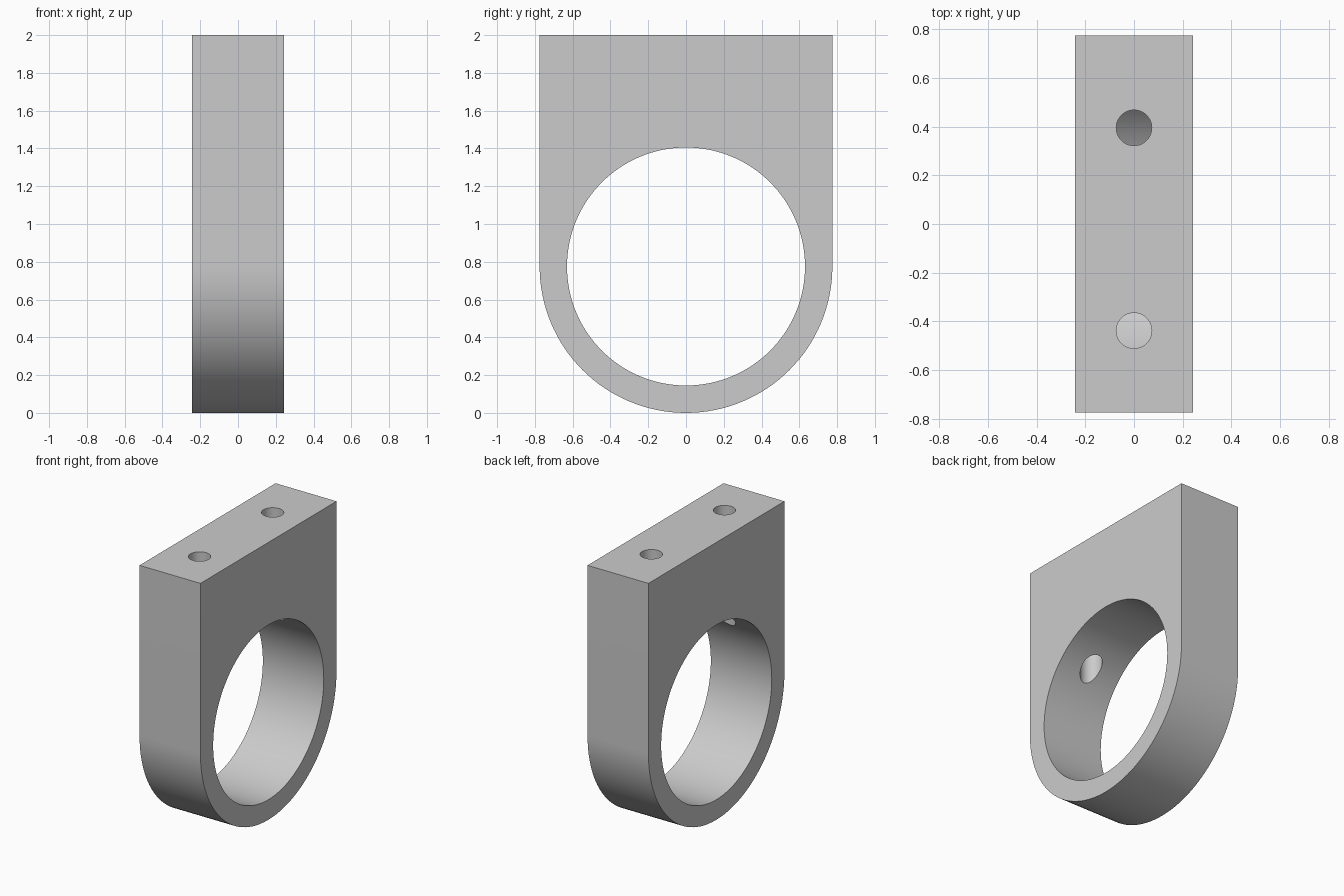
import bpy, bmesh, math
from mathutils import Matrix

if "Cube" in bpy.data.objects:
    bpy.data.objects.remove(bpy.data.objects["Cube"], do_unlink=True)

HALF_X = 0.243     # half thickness
OUTER = 0.775      # outer radius, also the height of the bore axis
BORE = 0.63
HOLE = 0.073
TOP = 2.0

grey = bpy.data.materials.new("light_grey")
grey.use_nodes = True
colour = (0.6, 0.6, 0.6, 1)
grey.diffuse_color = colour
grey.node_tree.nodes["Principled BSDF"].inputs["Base Color"].default_value = colour


def add_object(name, bm):
    bmesh.ops.recalc_face_normals(bm, faces=bm.faces)
    mesh = bpy.data.meshes.new(name)
    bm.to_mesh(mesh)
    bm.free()
    mesh.materials.append(grey)
    obj = bpy.data.objects.new(name, mesh)
    bpy.context.collection.objects.link(obj)
    return obj


def cylinder(name, radius, depth, matrix, segments):
    bm = bmesh.new()
    bmesh.ops.create_cone(bm, cap_ends=True, segments=segments, radius1=radius,
                          radius2=radius, depth=depth, matrix=matrix)
    return add_object(name, bm)


# Bracket body: square top running into a half-round bottom
bm = bmesh.new()
steps = 64
profile = [(OUTER, TOP), (-OUTER, TOP)]
for i in range(steps + 1):
    a = math.pi * (1 + i / steps)
    profile.append((OUTER * math.cos(a), OUTER + OUTER * math.sin(a)))
face = bm.faces.new([bm.verts.new((-HALF_X, y, z)) for y, z in profile])
side = bmesh.ops.extrude_face_region(bm, geom=[face])["geom"]
bmesh.ops.translate(bm, vec=(2 * HALF_X, 0, 0),
                    verts=[v for v in side if isinstance(v, bmesh.types.BMVert)])
body = add_object("clamp_bracket", bm)

# Cutters: the large bore and two screw holes from the top into the bore
cutters = [cylinder("bore_cutter", BORE, 1.0,
                    Matrix.Translation((0, 0, OUTER)) @ Matrix.Rotation(math.pi / 2, 4, "Y"), 128)]
for name, y in (("front_hole_cutter", -0.438), ("back_hole_cutter", 0.395)):
    cutters.append(cylinder(name, HOLE, 1.4, Matrix.Translation((0, y, 1.6)), 48))

for cutter in cutters:
    cutter.hide_render = True
    mod = body.modifiers.new(cutter.name, "BOOLEAN")
    mod.operation = "DIFFERENCE"
    mod.solver = "EXACT"
    mod.object = cutter

# Apply the cuts, then remove the cutters
bpy.ops.object.select_all(action="DESELECT")
body.select_set(True)
bpy.context.view_layer.objects.active = body
for mod in list(body.modifiers):
    bpy.ops.object.modifier_apply(modifier=mod.name)
for cutter in cutters:
    bpy.data.objects.remove(cutter, do_unlink=True)

bpy.ops.object.shade_smooth_by_angle(angle=math.radians(30))
